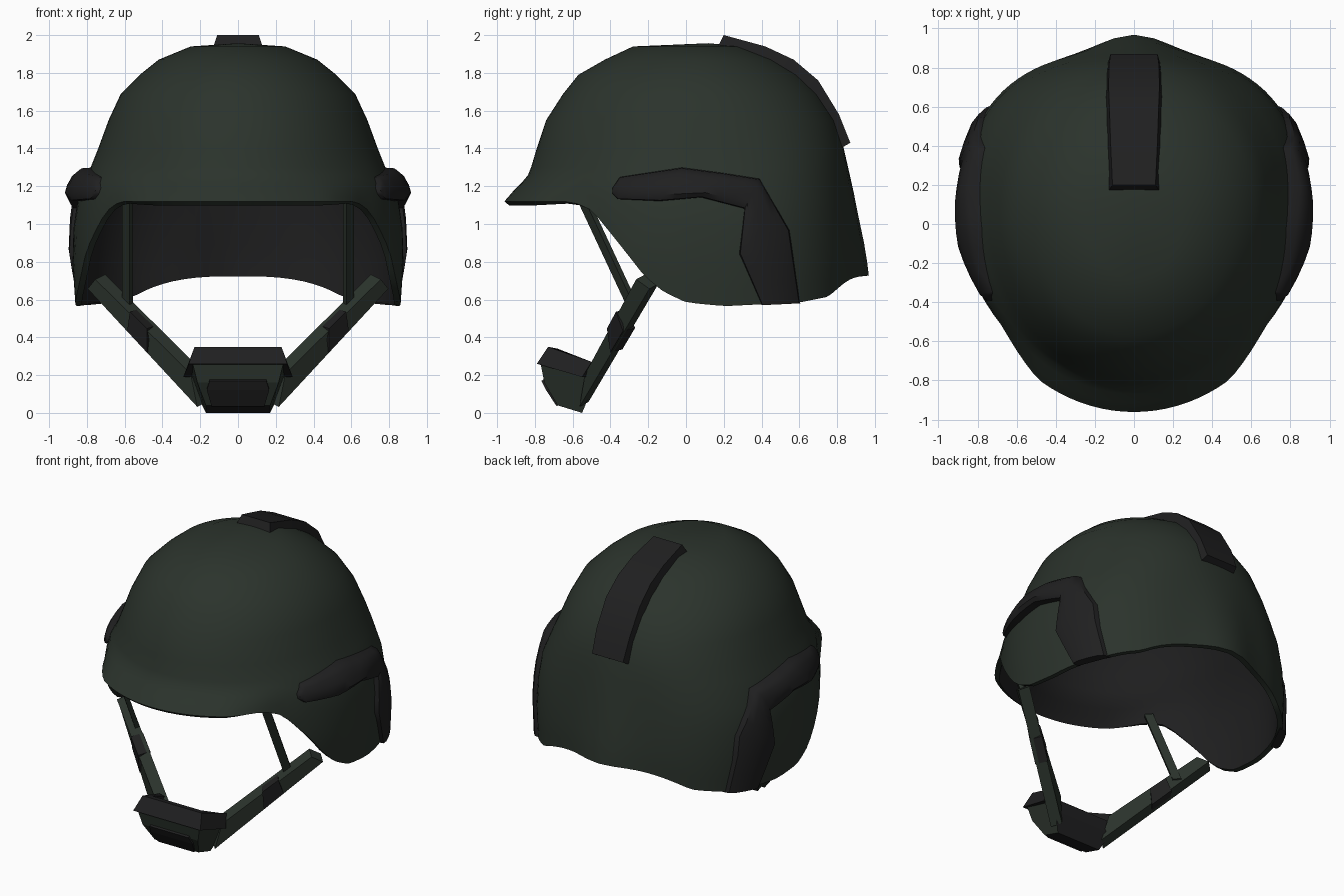
import bpy, bmesh, math
from mathutils import Vector

if "Cube" in bpy.data.objects:
    bpy.data.objects.remove(bpy.data.objects["Cube"])


def material(name, rgb):
    m = bpy.data.materials.new(name)
    m.diffuse_color = (*rgb, 1)
    m.use_nodes = True
    m.node_tree.nodes["Principled BSDF"].inputs["Base Color"].default_value = m.diffuse_color
    return m


GREEN = material("dark olive green", (0.024, 0.033, 0.025))
BLACK = material("soft black", (0.014, 0.014, 0.0145))


def add_object(name, bm, mats, mirror=False, smooth=35, fix=True):
    if fix:
        bmesh.ops.recalc_face_normals(bm, faces=bm.faces)
    me = bpy.data.meshes.new(name)
    bm.to_mesh(me)
    bm.free()
    ob = bpy.data.objects.new(name, me)
    bpy.context.collection.objects.link(ob)
    for m in mats:
        me.materials.append(m)
    bpy.ops.object.select_all(action='DESELECT')
    ob.select_set(True)
    bpy.context.view_layer.objects.active = ob
    if mirror:
        ob.modifiers.new("mirror", 'MIRROR').use_mirror_merge = False
        bpy.ops.object.modifier_apply(modifier="mirror")
    if smooth:
        bpy.ops.object.shade_smooth_by_angle(angle=math.radians(smooth))
    return ob


def loft(name, sections, mat, mirror=False, smooth=0):
    """Closed solid through equal-sized cross-sections."""
    bm = bmesh.new()
    rows = [[bm.verts.new(p) for p in s] for s in sections]
    n = len(rows[0])
    for a, b in zip(rows, rows[1:]):
        for i in range(n):
            j = (i + 1) % n
            bm.faces.new((a[i], a[j], b[j], b[i]))
    bm.faces.new(rows[0])
    bm.faces.new(rows[-1])
    return add_object(name, bm, [mat], mirror, smooth)


def lookup(table, v):
    if v <= table[0][0]:
        return table[0][1:]
    for p, q in zip(table, table[1:]):
        if v <= q[0]:
            t = (v - p[0]) / (q[0] - p[0])
            return [a + (b - a) * t for a, b in zip(p[1:], q[1:])]
    return table[-1][1:]


# Shell form: height -> half width, front y, back y, back squareness
FORM = [(0.56, 0.86, -0.84, 0.88, 2.55), (0.86, 0.88, -0.86, 0.88, 2.55),
        (1.05, 0.865, -0.87, 0.865, 2.5), (1.20, 0.835, -0.86, 0.855, 2.45),
        (1.30, 0.78, -0.82, 0.845, 2.4), (1.40, 0.74, -0.79, 0.835, 2.3),
        (1.55, 0.685, -0.74, 0.79, 2.2), (1.69, 0.62, -0.65, 0.70, 2.1),
        (1.79, 0.52, -0.57, 0.60, 2), (1.87, 0.42, -0.43, 0.47, 2),
        (1.94, 0.25, -0.28, 0.30, 2)]
# Rim height along the length
RIM = [(-1, 1.12), (-0.57, 1.12), (-0.49, 1.07), (-0.35, 0.89), (-0.22, 0.72),
       (-0.12, 0.64), (0, 0.585), (0.2, 0.565), (0.6, 0.585), (0.75, 0.615), (0.88, 0.73)]
Y0 = 0.05


def shell_point(ang, z, nape=True):
    a, yf, yb, nb = lookup(FORM, z)
    c, s = math.cos(ang), math.sin(ang)
    n, b = (nb, yb - Y0) if s > 0 else (2, Y0 - yf)
    x = math.copysign(a * abs(c) ** (2 / n), c)
    y = Y0 + math.copysign(b * abs(s) ** (2 / n), s)
    if s > 0 and nape:  # flared nape
        y += 0.088 * math.exp(-(x / 0.22) ** 2) * min(1, max(0, (1.4 - z) / 0.67))
    return Vector((x, y, z))


def side_x(y, z):
    a, yf, yb, nb = lookup(FORM, z)
    n, b = (nb, yb - Y0) if y > Y0 else (2, Y0 - yf)
    return a * max(0, 1 - abs((y - Y0) / b) ** n) ** (1 / n)


# Helmet shell with black lining
bm = bmesh.new()
COLS = 96
columns = []
for i in range(COLS):
    ang = 2 * math.pi * i / COLS
    zr = lookup(RIM, shell_point(ang, 0.9, False).y)[0]
    levels = [zr + (1.3 - zr) * f for f in (0, 0.12, 0.3, 0.55, 0.78)]
    levels += [1.3, 1.4, 1.55, 1.69, 1.79, 1.87, 1.94]
    col = []
    for z in levels:
        p = shell_point(ang, z)
        front = min(1, max(0, (-p.y - 0.5) / 0.2))
        p.y -= 0.096 * front * max(0, 1 - (z - zr) / 0.12)  # brim
        col.append(bm.verts.new(p))
    columns.append(col)
apex = bm.verts.new((0, 0.12, 1.957))
for i in range(COLS):
    a, b = columns[i], columns[(i + 1) % COLS]
    for j in range(len(a) - 1):
        bm.faces.new((a[j], b[j], b[j + 1], a[j + 1]))
    bm.faces.new((a[-1], b[-1], apex))
shell = add_object("helmet_shell", bm, [GREEN, BLACK], smooth=0, fix=False)
sol = shell.modifiers.new("thickness", 'SOLIDIFY')
sol.thickness = 0.035
sol.offset = -1
sol.material_offset = 1
sol.material_offset_rim = 0
bpy.ops.object.modifier_apply(modifier="thickness")
bpy.ops.object.shade_smooth_by_angle(angle=math.radians(50))

# Side trims: outer edge (y, z), inner edge (y, z), lift off the shell
EDGES = [(-0.39, 1.19, -0.39, 1.16, 0.02), (-0.35, 1.25, -0.36, 1.13, 0.035),
         (-0.02, 1.30, -0.14, 1.12, 0.07), (0.20, 1.27, 0.08, 1.14, 0.075),
         (0.39, 1.24, 0.31, 1.08, 0.05), (0.55, 0.97, 0.28, 0.84, 0.04),
         (0.605, 0.58, 0.40, 0.57, 0.035)]
sections = []
for k, (p, q) in enumerate(zip(EDGES, EDGES[1:])):
    for t in (0, 0.33, 0.67) + ((1,) if k == len(EDGES) - 2 else ()):
        oy, oz, iy, iz, h = [a + (b - a) * t for a, b in zip(p, q)]
        sec = []
        for u, lift in ((0, -0.02), (0.03, h * 0.7), (0.2, h), (0.5, h),
                        (0.8, h), (0.97, h * 0.7), (1, -0.02)):
            y, z = oy + (iy - oy) * u, oz + (iz - oz) * u
            sec.append((side_x(y, z) + lift, y, z))
        sections.append(sec)
loft("side_trim", sections, BLACK, mirror=True, smooth=40)

# Crown strip: half width, outer (y, z), inner (y, z)
STRIP = [(0.12, 0.20, 2.0, 0.17, 1.94), (0.13, 0.42, 1.94, 0.38, 1.86),
         (0.135, 0.57, 1.87, 0.51, 1.80), (0.14, 0.70, 1.76, 0.62, 1.70),
         (0.138, 0.81, 1.58, 0.73, 1.54), (0.13, 0.87, 1.43, 0.80, 1.39)]
loft("crown_strip", [[(-w - 0.01, iy, iz), (-w + 0.01, oy, oz), (w - 0.01, oy, oz),
                      (w + 0.01, iy, iz)] for w, oy, oz, iy, iz in STRIP], BLACK, smooth=40)


def strap(name, a0, a1, b0, b1, thick, mat):
    """Flat strap from edge a0-a1 to edge b0-b1, mirrored."""
    a0, a1, b0, b1 = map(Vector, (a0, a1, b0, b1))
    n = (b0 - a0).cross(a1 - a0).normalized() * thick / 2
    loft(name, [[p - n, q - n, q + n, p + n] for p, q in ((a0, a1), (b0, b1))],
         mat, mirror=True)


# Chin straps
TOP = Vector((0.73, -0.24, 0.72)), Vector((0.77, -0.17, 0.67))
LOW = Vector((0.225, -0.51, 0.22)), Vector((0.19, -0.54, 0.045))
strap("rear_strap", *TOP, *LOW, 0.075, GREEN)
strap("front_strap", (0.565, -0.57, 1.14), (0.605, -0.53, 1.14),
      (0.565, -0.29, 0.54), (0.605, -0.25, 0.54), 0.03, GREEN)
S = [[p.lerp(q, t) for p, q in zip(TOP, LOW)] for t in (0.36, 0.54)]
S = [[p + (p - q) * 0.04, q + (q - p) * 0.04] for p, q in S]
strap("strap_sleeve", *S[0], *S[1], 0.083, BLACK)

# Chin cup: green wedge, black back
bm = bmesh.new()
prof = [(0.24, -0.77, 0.26), (0.215, -0.75, 0.16), (0.17, -0.68, 0.04),
        (0.17, -0.55, 0.0), (0.23, -0.50, 0.12), (0.25, -0.51, 0.21)]
L = [bm.verts.new((-x, y, z)) for x, y, z in prof]
R = [bm.verts.new((x, y, z)) for x, y, z in prof]
for i in range(6):
    j = (i + 1) % 6
    bm.faces.new((L[i], L[j], R[j], R[i])).material_index = 1 if i in (2, 3, 4) else 0
bm.faces.new(L)
bm.faces.new(R)
add_object("chin_cup", bm, [GREEN, BLACK], smooth=0)

# Chin pad on the slanted front of the cup
loft("chin_pad", [[(-w, y, z), (w, y, z), (w, y + 0.03, z + 0.02), (-w, y + 0.03, z + 0.02)]
                  for w, y, z in ((0.15, -0.765, 0.17), (0.165, -0.74, 0.12),
                                  (0.14, -0.685, 0.035))], BLACK)

# Chin bar wrapping around the cup
END = [(0.26, -0.50, 0.27), (0.29, -0.55, 0.19), (0.24, -0.52, 0.19), (0.22, -0.50, 0.26)]
FRONT = [(0.23, -0.73, 0.35), (0.26, -0.79, 0.26), (0.20, -0.72, 0.25), (0.19, -0.68, 0.34)]
flip = lambda s: [(-x, y, z) for x, y, z in s]
loft("chin_bar", [END, FRONT, flip(FRONT), flip(END)], BLACK)
